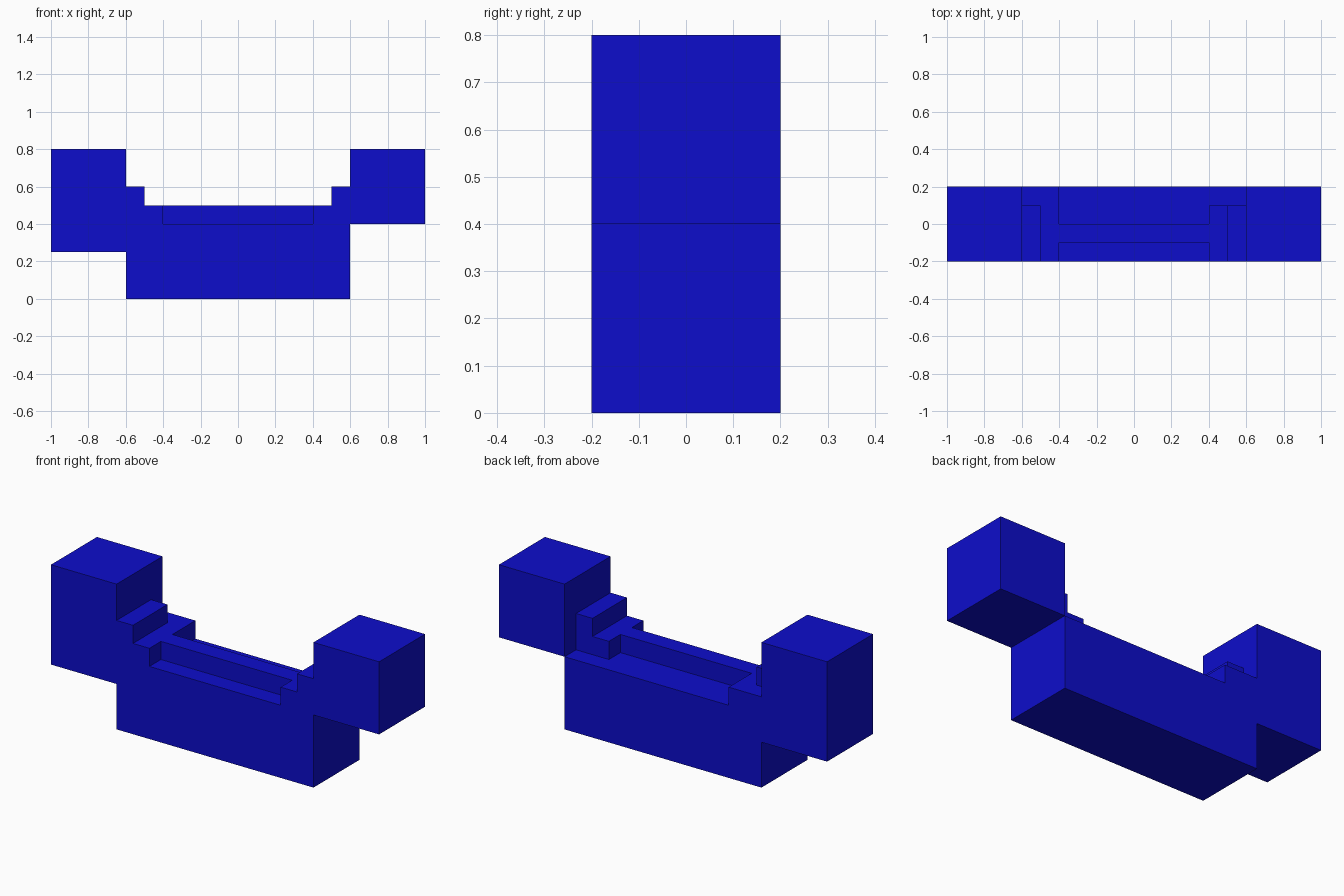
import bpy
import bmesh
from mathutils import Vector

cube = bpy.data.objects.get("Cube")
if cube:
    bpy.data.objects.remove(cube, do_unlink=True)

# Single deep blue finish
blue = bpy.data.materials.new("deep_blue")
blue.use_nodes = True
colour = (0.004, 0.004, 0.6, 1.0)
blue.diffuse_color = colour
blue.node_tree.nodes["Principled BSDF"].inputs["Base Color"].default_value = colour


def box(name, x, y, z):
    """Flat-shaded box spanning the given (min, max) ranges."""
    low, high = (Vector(c) for c in zip(x, y, z))
    bm = bmesh.new()
    bmesh.ops.create_cube(bm, size=1)
    bmesh.ops.scale(bm, vec=high - low, verts=bm.verts)
    bmesh.ops.translate(bm, vec=(low + high) / 2, verts=bm.verts)
    mesh = bpy.data.meshes.new(name)
    bm.to_mesh(mesh)
    bm.free()
    mesh.materials.append(blue)
    obj = bpy.data.objects.new(name, mesh)
    bpy.context.collection.objects.link(obj)
    return obj


FULL = (-0.2, 0.2)    # full depth
SHORT = (-0.2, 0.1)   # stops short of the back

# Body and the raised rail along its top
box("base", (-0.6, 0.6), FULL, (0, 0.4))
box("top_rail", (-0.4, 0.4), (-0.1, 0.0), (0.4, 0.5))

# End blocks: the one on the -x side hangs lower
box("right_end_block", (-1, -0.6), FULL, (0.25, 0.8))
box("left_end_block", (0.6, 1), FULL, (0.4, 0.8))

# Steps leading up to the end blocks
box("right_lower_step", (-0.6, -0.4), FULL, (0.4, 0.5))
box("right_upper_step", (-0.6, -0.5), SHORT, (0.5, 0.6))
box("left_lower_step", (0.4, 0.6), SHORT, (0.4, 0.5))
box("left_upper_step", (0.5, 0.6), SHORT, (0.5, 0.6))
